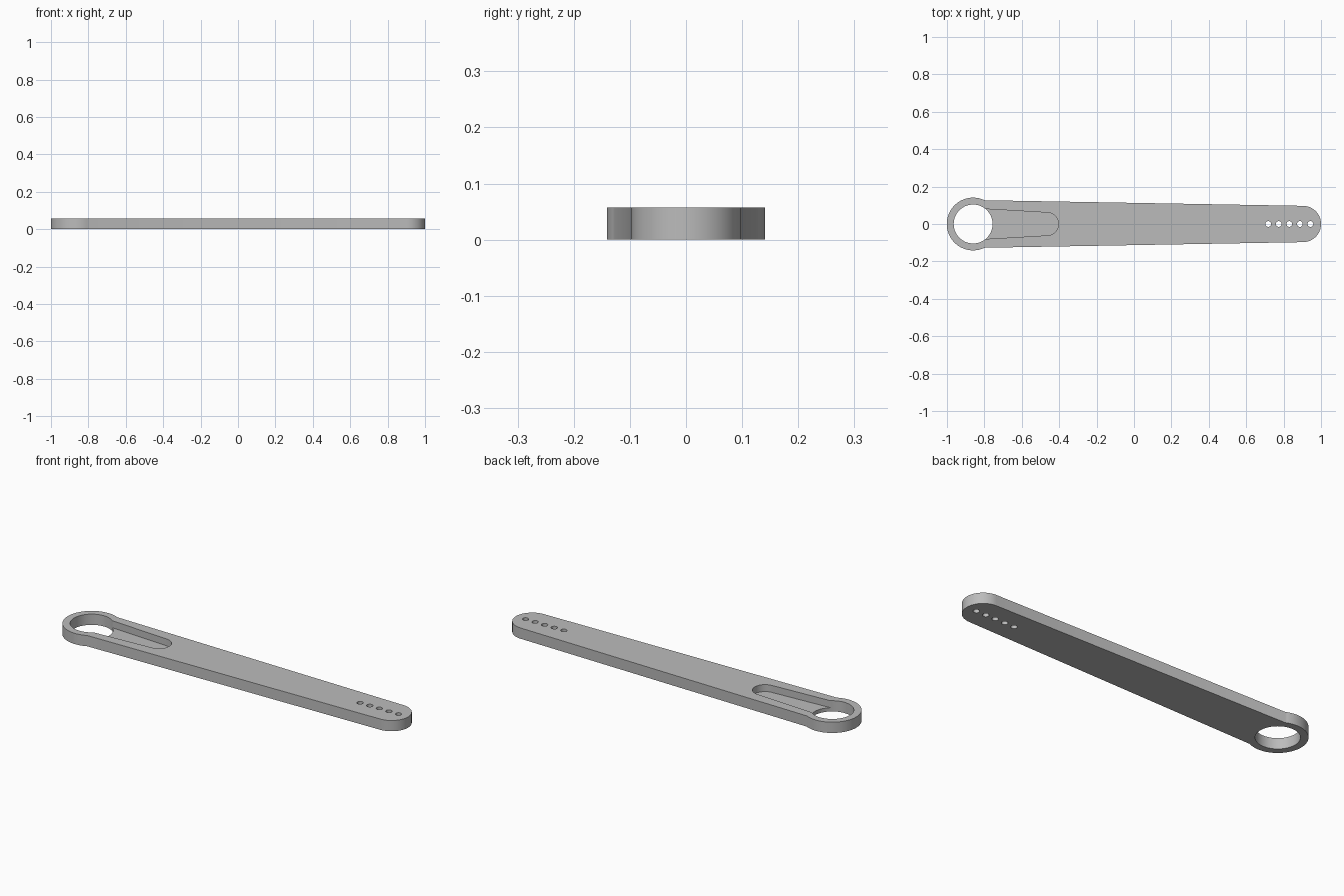
import bpy
import bmesh
from math import acos, asin, cos, sin, pi, radians

if "Cube" in bpy.data.objects:
    bpy.data.objects.remove(bpy.data.objects["Cube"])

THICK = 0.057
EYE_X = -0.86


def arc(cx, radius, start, end, steps):
    """Points on a circle centred on the x axis."""
    angles = [start + (end - start) * i / steps for i in range(steps + 1)]
    return [(cx + radius * cos(a), radius * sin(a)) for a in angles]


def prism(name, outline, bottom, top):
    """Extrude a flat counter-clockwise outline upward."""
    bm = bmesh.new()
    face = bm.faces.new([bm.verts.new((x, y, bottom)) for x, y in outline])
    made = bmesh.ops.extrude_face_region(bm, geom=[face])["geom"]
    verts = [v for v in made if isinstance(v, bmesh.types.BMVert)]
    bmesh.ops.translate(bm, verts=verts, vec=(0, 0, top - bottom))
    bmesh.ops.recalc_face_normals(bm, faces=bm.faces)
    mesh = bpy.data.meshes.new(name)
    bm.to_mesh(mesh)
    bm.free()
    obj = bpy.data.objects.new(name, mesh)
    bpy.context.collection.objects.link(obj)
    return obj


def cut(target, outline, bottom):
    """Cut an outline down through the target to the given height."""
    cutter = prism("cutter", outline, bottom, THICK + 0.05)
    cutter.hide_render = True
    mod = target.modifiers.new("cut", "BOOLEAN")
    mod.operation = "DIFFERENCE"
    mod.solver = "EXACT"
    mod.object = cutter
    bpy.ops.object.modifier_apply(modifier=mod.name)
    bpy.data.objects.remove(cutter)


# Tapered arm: rounded tip at +x, wider ring-shaped eye at -x
tip_r, eye_r, neck_y = 0.097, 0.141, 0.127
neck = asin(neck_y / eye_r)
tilt = acos(0.03 / 1.7)
outline = arc(1 - tip_r, tip_r, -tilt, tilt, 40)
outline += arc(EYE_X, eye_r, neck, 2 * pi - neck, 72)
arm = prism("arm", outline, 0, THICK)
bpy.context.view_layer.objects.active = arm
arm.select_set(True)

# Recessed tapering slot that opens into the eye
slot = [(EYE_X, 0.084)] + arc(-0.465, 0.061, pi / 2, -pi / 2, 32) + [(EYE_X, -0.084)]
cut(arm, slot[::-1], 0.02)

# Large through hole in the eye
cut(arm, arc(EYE_X, 0.104, 0, 2 * pi, 72)[:-1], -0.05)

# Row of small adjustment holes near the tip
for i in range(5):
    cut(arm, arc(0.718 + 0.0563 * i, 0.0155, 0, 2 * pi, 24)[:-1], -0.05)

# Plain grey material
grey = bpy.data.materials.new("plain grey")
grey.use_nodes = True
colour = (0.5, 0.5, 0.5, 1)
grey.diffuse_color = colour
grey.node_tree.nodes["Principled BSDF"].inputs["Base Color"].default_value = colour
arm.data.materials.clear()
arm.data.materials.append(grey)
for poly in arm.data.polygons:
    poly.material_index = 0

bpy.ops.object.shade_smooth_by_angle(angle=radians(25))
